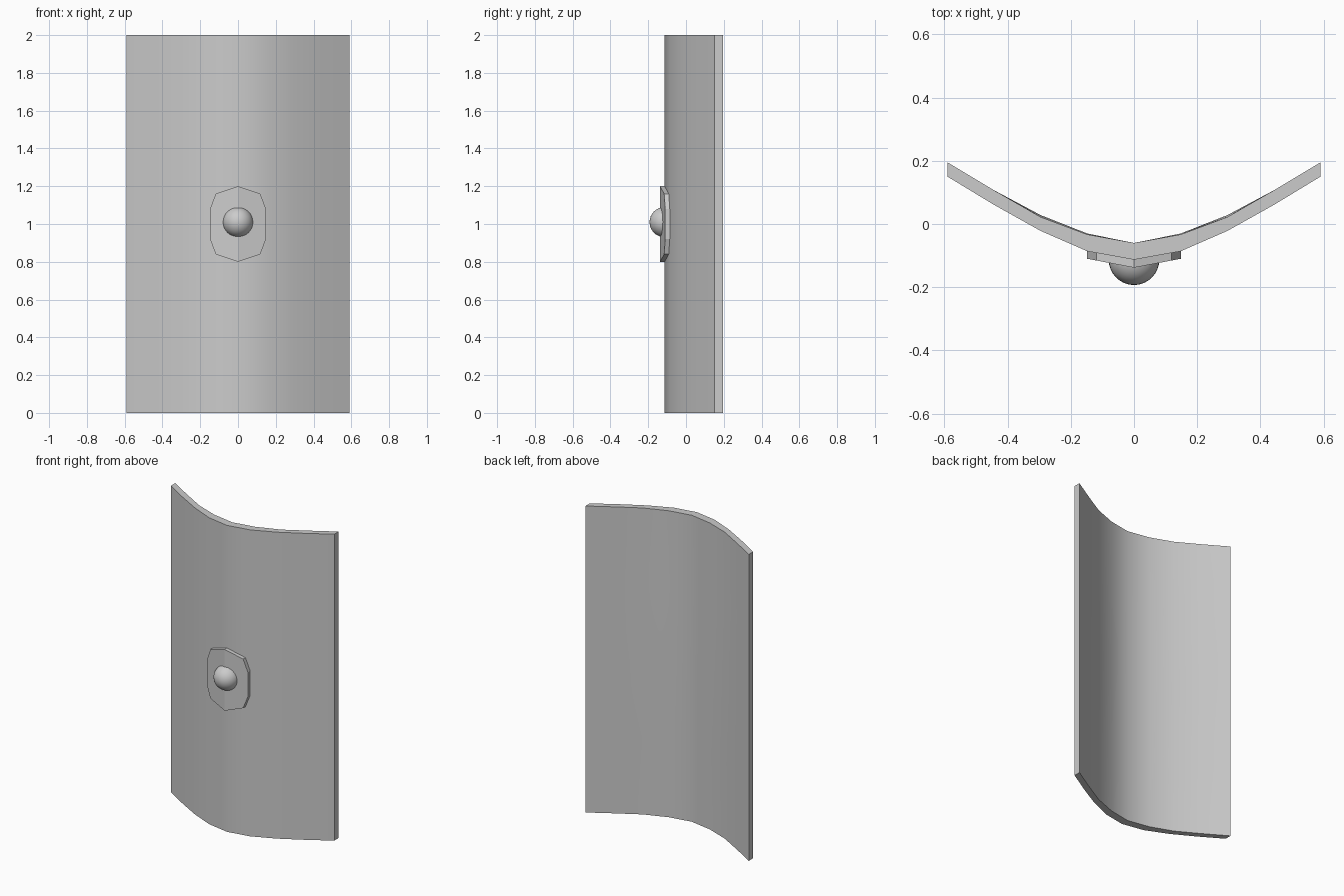
import bpy, bmesh
from mathutils import Vector

if "Cube" in bpy.data.objects:
    bpy.data.objects.remove(bpy.data.objects["Cube"])


def finish(bm, name, angle=None):
    bmesh.ops.recalc_face_normals(bm, faces=bm.faces)
    mesh = bpy.data.meshes.new(name)
    bm.to_mesh(mesh)
    bm.free()
    obj = bpy.data.objects.new(name, mesh)
    bpy.context.collection.objects.link(obj)
    if angle:
        bpy.ops.object.select_all(action='DESELECT')
        obj.select_set(True)
        bpy.context.view_layer.objects.active = obj
        bpy.ops.object.shade_smooth_by_angle(angle=angle)
    return obj


# shield body: half section (x, front y, back y, mid-height bulge), swept upward
half = [(0, -0.113, -0.06, 0), (0.148, -0.086, -0.033, 0.003),
        (0.295, -0.022, 0.022, 0.006), (0.445, 0.062, 0.108, 0), (0.59, 0.15, 0.195, 0)]
section = [(-x, f, b, m) for x, f, b, m in half[:0:-1]] + half
loop = [(x, f, 0) for x, f, b, m in section] + [(x, b, m) for x, f, b, m in section[::-1]]
bm = bmesh.new()
rows = []
for z, k in ((0, 0), (0.5, 0.3), (1, 1), (1.5, 0.3), (2, 0)):
    rows.append([bm.verts.new((x, y + m * k, z)) for x, y, m in loop])
n = len(loop)
for a, b in zip(rows, rows[1:]):
    for i in range(n):
        j = (i + 1) % n
        bm.faces.new((a[i], a[j], b[j], b[i]))
for r in (rows[0], rows[-1]):  # rim strips
    for i in range(n // 2 - 1):
        bm.faces.new((r[i], r[i + 1], r[n - 2 - i], r[n - 1 - i]))
finish(bm, "shield_body", 0.6)

# boss plate: ten-sided plate folded along its vertical centre line
right = [(0, 1.2), (0.118, 1.16), (0.148, 1.08), (0.148, 0.92), (0.118, 0.84), (0, 0.8)]
bm = bmesh.new()
for s in (-1, 1):
    front = [bm.verts.new((s * x, -0.138 + 0.19 * x, z)) for x, z in right]
    back = [bm.verts.new((s * x, min(-0.108 + 0.19 * x, -0.086), z)) for x, z in right]
    bm.faces.new(front)
    bm.faces.new(back)
    for i in range(5):
        bm.faces.new((front[i], front[i + 1], back[i + 1], back[i]))
bmesh.ops.remove_doubles(bm, verts=bm.verts, dist=0.0001)
finish(bm, "boss_plate")

# boss dome: sphere trimmed flat where it enters the shield
bm = bmesh.new()
bmesh.ops.create_uvsphere(bm, u_segments=32, v_segments=16, radius=0.08)
bmesh.ops.translate(bm, verts=bm.verts, vec=Vector((0, -0.113, 1.01)))
cut = bmesh.ops.bisect_plane(bm, geom=bm.verts[:] + bm.edges[:] + bm.faces[:], dist=0.00001,
                             plane_co=(0, -0.1, 0), plane_no=(0, 1, 0), clear_outer=True)
bmesh.ops.holes_fill(bm, edges=[e for e in bm.edges if e.is_boundary])
finish(bm, "boss_dome", 0.6)
